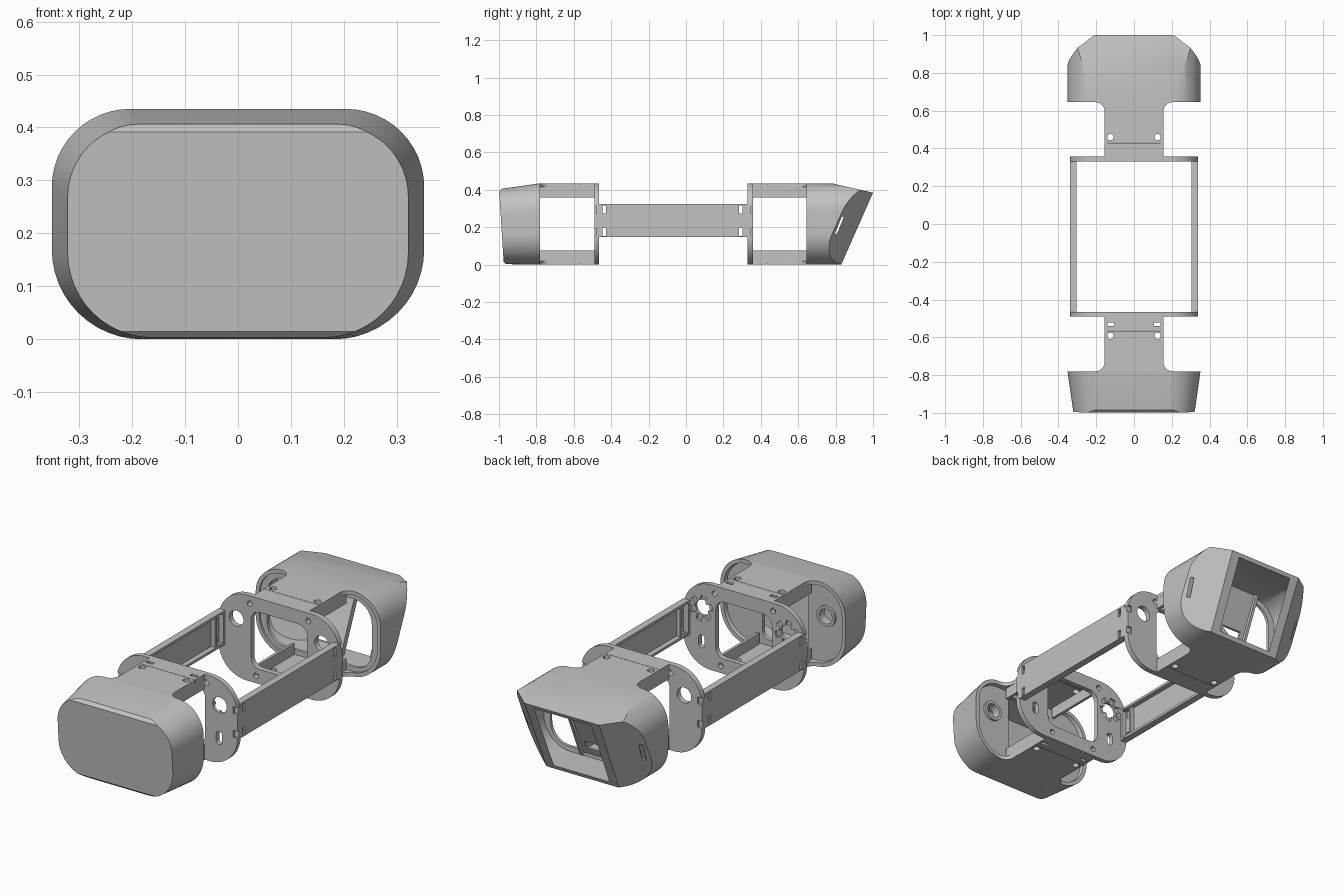
import bpy, bmesh, math
from mathutils import Vector, Matrix

if "Cube" in bpy.data.objects:
    bpy.data.objects.remove(bpy.data.objects["Cube"])

grey = bpy.data.materials.new("plain_grey")
grey.use_nodes = True
COLOUR = (0.54, 0.54, 0.54, 1)
grey.diffuse_color = COLOUR
grey.node_tree.nodes["Principled BSDF"].inputs["Base Color"].default_value = COLOUR

HEIGHT, HALF, WALL = 0.435, 0.352, 0.02
TAB = 0.155


# ---------- helpers ----------
def finish(name, bm):
    bmesh.ops.recalc_face_normals(bm, faces=bm.faces)
    mesh = bpy.data.meshes.new(name)
    bm.to_mesh(mesh)
    bm.free()
    mesh.materials.append(grey)
    ob = bpy.data.objects.new(name, mesh)
    bpy.context.collection.objects.link(ob)
    return ob


def rounded(hw, z0, z1, top_r, low_r=None, n=12):
    """Rounded rectangle in (x, z), with an optional radius for the lower corners."""
    pts = []
    for k, (sx, sz) in enumerate([(1, 1), (-1, 1), (-1, -1), (1, -1)]):
        r = top_r if sz > 0 else low_r or top_r
        cx, cz = sx * (hw - r), (z1 - r if sz > 0 else z0 + r)
        for i in range(n + 1):
            a = math.pi / 2 * (k + i / n)
            pts.append((cx + r * math.cos(a), cz + r * math.sin(a)))
    return pts


def loft(name, rings, planes=()):
    """Skin closed rings, then trim by planes given as (point, outward normal)."""
    bm = bmesh.new()
    loops = [[bm.verts.new(p) for p in ring] for ring in rings]
    for a, b in zip(loops, loops[1:]):
        for i in range(len(a)):
            j = (i + 1) % len(a)
            bm.faces.new((a[i], a[j], b[j], b[i]))
    bm.faces.new(loops[0])
    bm.faces.new(loops[-1])
    for co, no in planes:
        bmesh.ops.bisect_plane(bm, geom=bm.verts[:] + bm.edges[:] + bm.faces[:], dist=1e-5,
                               plane_co=co, plane_no=no, clear_outer=True)
        bmesh.ops.holes_fill(bm, edges=bm.edges[:], sides=0)
    return finish(name, bm)


def ring(profile, y, lean=0):
    return [Vector((x, y - lean * z, z)) for x, z in profile]


def slab(name, profile, y0, y1):
    return loft(name, [ring(profile, y0), ring(profile, y1)])


def box(name, centre, size, rot_x=0, rot_y=0):
    bm = bmesh.new()
    bmesh.ops.create_cube(bm, size=1)
    m = (Matrix.Translation(centre) @ Matrix.Rotation(rot_x, 4, 'X')
         @ Matrix.Rotation(rot_y, 4, 'Y') @ Matrix.Diagonal((*size, 1)))
    bm.transform(m)
    return finish(name, bm)


def rod(name, centre, r, depth, axis):
    bm = bmesh.new()
    bmesh.ops.create_cone(bm, cap_ends=True, segments=24, radius1=r, radius2=r, depth=depth)
    turn = Matrix.Rotation(math.pi / 2, 4, 'X') if axis == 'Y' else Matrix()
    bm.transform(Matrix.Translation(centre) @ turn)
    return finish(name, bm)


def cut(ob, cutters):
    bpy.context.view_layer.objects.active = ob
    for c in cutters:
        m = ob.modifiers.new("cut", 'BOOLEAN')
        m.operation, m.solver, m.object = 'DIFFERENCE', 'EXACT', c
        bpy.ops.object.modifier_apply(modifier=m.name)
        bpy.data.objects.remove(c)


def side_windows(edge, d):
    """Cutters leaving only the top and bottom tabs, with fillets at the cap rim."""
    out = []
    for s in (1, -1):
        plan = [(TAB, edge + 0.4 * d)]
        for i in range(9):
            a = math.pi / 2 * i / 8
            plan.append((TAB + 0.05 - 0.05 * math.cos(a), edge + 0.05 * d * (1 - math.sin(a))))
        plan += [(0.6, edge), (0.6, edge + 0.4 * d)]
        out.append(loft("window_cutter", [[Vector((s * x, y, z)) for x, y in plan]
                                          for z in (-0.1, 0.6)]))
    return out


def tab_holes(y):
    return [rod("hole_cutter", (s * 0.125, y, HEIGHT / 2), 0.017, 1, 'Z') for s in (1, -1)]


outer = rounded(HALF, 0, HEIGHT, 0.148, 0.17)
inner = rounded(HALF - WALL, WALL, HEIGHT - WALL, 0.128, 0.15)

# ---------- front cap ----------
nose = rounded(0.322, 0.003, 0.404, 0.135, 0.16)
nose_in = rounded(0.30, 0.025, 0.382, 0.115, 0.14)
front_cap = loft("front_cap", [ring(nose, -0.974, 0.064), ring(outer, -0.78), ring(outer, -0.567)],
                 [(Vector((0, -1, 0.39)), Vector((0, -1, 1))),
                  (Vector((0, -0.974, 0.013)), Vector((0, -1, -1)))])
cavity = loft("cavity_cutter", [ring(nose_in, -0.945, 0.064), ring(inner, -0.78), ring(inner, -0.4)])
cut(front_cap, [cavity] + side_windows(-0.78, 1) + tab_holes(-0.592))

# Recessed panel inside the front cap, with round bosses
panel = slab("front_cap_panel", rounded(0.335, 0.015, 0.42, 0.13, 0.152), -0.82, -0.80)
cut(panel, [slab("opening_cutter", rounded(0.13, 0.05, 0.39, 0.04), -1, -0.7)]
    + [rod("hole_cutter", (s * 0.235, -0.81, 0.262), 0.037, 0.2, 'Y') for s in (1, -1)])
for s in (1, -1):
    boss = rod("panel_boss", (s * 0.235, -0.81, 0.262), 0.052, 0.045, 'Y')
    cut(boss, [rod("hole_cutter", (s * 0.235, -0.81, 0.262), 0.037, 0.2, 'Y')])

# ---------- rear cap with slanted open visor ----------
slant = (Vector((0, 0.83, 0)), Vector((0, 0.385, -0.17)))


def trims(inset):
    planes = []
    for n, p in [((0, 0.05, 0.22), (0, 0.78, HEIGHT)),
                 ((0.84, 1, -0.453), (0, 1.002, 0)), ((-0.84, 1, -0.453), (0, 1.002, 0))]:
        n = Vector(n).normalized()
        planes.append((Vector(p) - n * inset, n))
    return planes


rear_cap = loft("rear_cap", [ring(outer, 0.432), ring(outer, 1.2)], trims(0) + [slant])
# The cavity keeps its side facets but runs out through the slanted face
hollow = loft("cavity_cutter", [ring(inner, 0.3), ring(inner, 1.3)],
              [trims(WALL)[0]] + [(p + Vector((0, 0.01, 0)), Vector((n.x, n.y * 0.86, n.z * 0.86)))
                                  for p, n in trims(WALL)[1:]])
slots = [box("slot_cutter", (s * 0.33, 0.82, 0.21), (0.2, 0.011, 0.1), rot_x=-0.38) for s in (1, -1)]
cut(rear_cap, [hollow] + side_windows(0.645, -1) + tab_holes(0.46) + slots)

# Inner rim around the rear cap's mouth
rim_frame = slab("rear_cap_rim", rounded(0.335, 0.015, 0.42, 0.13, 0.152), 0.655, 0.67)
cut(rim_frame, [slab("opening_cutter", rounded(0.295, 0.045, 0.39, 0.1), 0.6, 0.7)])

# Leaning holder inside the rear cap
holder = box("holder_plate", (0, 0.76, 0.19), (0.17, 0.012, 0.28), rot_x=-0.41)
cut(holder, [box("window_cutter", (0, 0.72, 0.115), (0.11, 0.1, 0.04))])
for s in (1, -1):
    box("holder_post", (s * 0.085, 0.766, 0.185), (0.014, 0.03, 0.29), rot_x=-0.41)

# ---------- end plates, their tabs and flanges ----------
for name, y0, y1, seam, rim in [("front_plate", -0.49, -0.465, -0.565, -0.79),
                                ("rear_plate", 0.33, 0.358, 0.43, 0.655)]:
    front = y0 < 0
    mid = (y0 + y1) / 2
    face = y0 if front else y1
    plate = slab(name, rounded(0.34, 0, HEIGHT, 0.155), y0, y1)
    cutters = [slab("opening_cutter", rounded(0.158, 0.075, 0.365, 0.05), y0 - 0.1, y1 + 0.1)]
    for s in (1, -1):
        cutters += [rod("hole_cutter", (s * 0.24, mid, 0.3), 0.04, 0.2, 'Y'),
                    rod("hole_cutter", (s * 0.165, mid, 0.395), 0.014, 0.2, 'Y'),
                    rod("hole_cutter", (s * 0.13, mid, 0.037), 0.014, 0.2, 'Y')]
        for z in (0.175, 0.295):
            cutters.append(box("notch_cutter", (s * 0.34, face, z), (0.05, 0.022, 0.035)))
        if front:
            cutters.append(slab("slot_cutter", [(s * 0.237 + x, z) for x, z in
                                                rounded(0.017, 0.1, 0.165, 0.016)], y0 - 0.1, y1 + 0.1))
            # Star-shaped recess on the inner side
            cutters += [box("star_cutter", (s * 0.24, y1, 0.3), (0.13, 0.024, 0.03), rot_y=a)
                        for a in (0.3, 1.35, 2.4)]
    cut(plate, cutters)

    for level, z in (("upper", HEIGHT - WALL / 2), ("lower", WALL / 2)):
        lug = box(name + "_" + level + "_tab", (0, (face + seam) / 2, z), (2 * TAB, abs(face - seam), WALL))
        if front:
            cut(lug, [box("slot_cutter", (s * 0.125, -0.53, z), (0.038, 0.018, 0.1)) for s in (1, -1)])
        for s in (1, -1):
            zf = HEIGHT - 0.041 if level == "upper" else 0.041
            box(name + "_" + level + "_flange", (s * (TAB - 0.008), (face + rim) / 2, zf),
                (0.014, abs(face - rim), 0.07))

# ---------- side rails ----------
for side, s in (("left", 1), ("right", -1)):
    rail = box(side + "_rail", (s * 0.322, -0.068, 0.237), (0.036, 0.8, 0.176))
    pocket = box("pocket_cutter", (s * 0.30, -0.068, 0.237), (0.06, 0.77, 0.15))
    rail_slots = [box("slot_cutter", (s * 0.33, y, z), (0.2, 0.018, 0.042))
                  for y in (-0.437, 0.292) for z in (0.175, 0.295)]
    cut(rail, [pocket] + rail_slots)
    for y in (-0.40, 0.262):
        box(side + "_rail_rib", (s * 0.322, y, 0.237), (0.026, 0.012, 0.15))

# ---------- shading ----------
for ob in bpy.context.scene.objects:
    if ob.type == 'MESH':
        bpy.ops.object.select_all(action='DESELECT')
        ob.select_set(True)
        bpy.context.view_layer.objects.active = ob
        bpy.ops.object.shade_smooth_by_angle(angle=math.radians(25))
